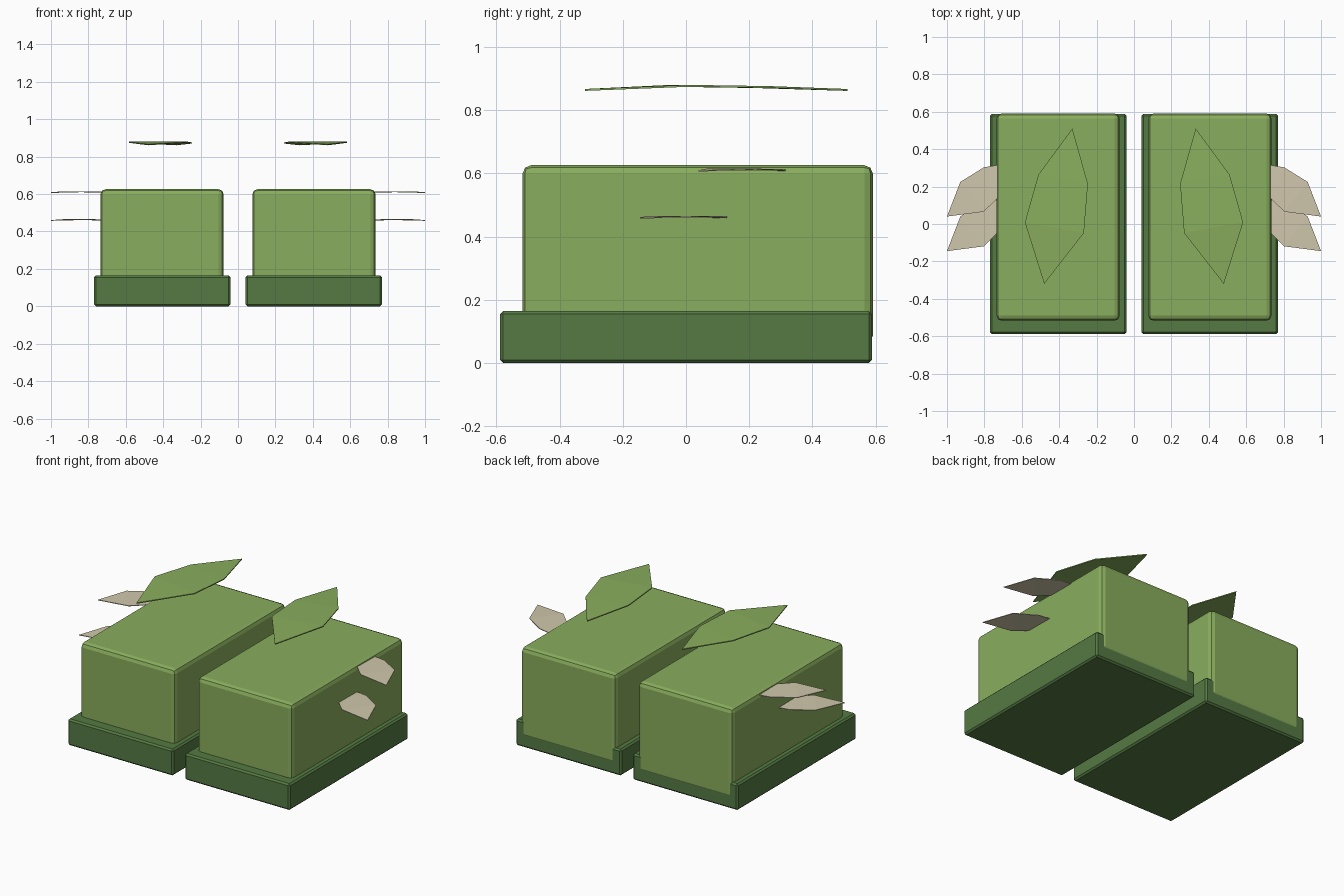
import bpy, bmesh
from mathutils import Vector

if "Cube" in bpy.data.objects:
    bpy.data.objects.remove(bpy.data.objects["Cube"])


def material(name, rgb):
    m = bpy.data.materials.new(name)
    m.diffuse_color = (*rgb, 1)
    m.use_nodes = True
    m.node_tree.nodes["Principled BSDF"].inputs["Base Color"].default_value = m.diffuse_color
    return m


GREEN = material("leaf_green", (0.25, 0.42, 0.11))
DARK = material("dark_green", (0.09, 0.195, 0.056))
TAN = material("pale_tan", (0.63, 0.57, 0.41))


def finish(name, bm, mat):
    bmesh.ops.recalc_face_normals(bm, faces=bm.faces)
    me = bpy.data.meshes.new(name)
    bm.to_mesh(me)
    bm.free()
    me.materials.append(mat)
    ob = bpy.data.objects.new(name, me)
    bpy.context.collection.objects.link(ob)
    return ob


def box(name, lo, hi, bevel, segments, mat):
    lo, hi = Vector(lo), Vector(hi)
    bm = bmesh.new()
    bmesh.ops.create_cube(bm, size=1)
    for v in bm.verts:
        v.co = (lo + hi) / 2 + v.co * (hi - lo)
    bmesh.ops.bevel(bm, geom=bm.edges[:], offset=bevel, segments=segments,
                    profile=0.5, affect='EDGES')
    return finish(name, bm, mat)


def leaf(name, base, tip, z, droop, thick, half_w, side, mat):
    """Six-sided leaf from base to tip, gently arched, with thickness."""
    base, tip = Vector(base), Vector(tip)
    axis = tip - base
    across = Vector((axis.y, -axis.x)) * side
    outline = [(0, 0, 1), (0.362, half_w, 0), (0.674, half_w * 0.84, 0.3),
               (1, 0, 1), (0.674, -half_w * 0.84, 0.3), (0.362, -half_w, 0)]
    bm = bmesh.new()
    layers = []
    for dz in (0, -thick):
        layers.append([bm.verts.new((*(base + axis * a + across * w),
                                     z + dz - droop * d)) for a, w, d in outline])
    for ring in layers:
        for ids in ((0, 1, 5), (1, 2, 4, 5), (2, 3, 4)):
            bm.faces.new([ring[i] for i in ids])
    for i in range(6):
        j = (i + 1) % 6
        bm.faces.new((layers[0][i], layers[0][j], layers[1][j], layers[1][i]))
    return finish(name, bm, mat)


for label, s in (("right", 1), ("left", -1)):
    def span(a, b):
        return (a, b) if s > 0 else (-b, -a)

    # Sole slab
    x0, x1 = span(0.04, 0.77)
    box(f"{label}_sole", (x0, -0.588, 0), (x1, 0.588, 0.165), 0.01, 1, DARK)
    # Boxy upper, flush with the heel
    x0, x1 = span(0.077, 0.735)
    box(f"{label}_upper", (x0, -0.517, 0.06), (x1, 0.591, 0.626), 0.027, 2, GREEN)
    # Leaf hovering above the upper
    leaf(f"{label}_top_leaf", (0.48 * s, -0.32), (0.33 * s, 0.51),
         0.88, 0.013, 0.006, 0.19, s, GREEN)
    # Two pale leaves on the outer side
    for part, y, z in (("high", 0.04, 0.615), ("low", -0.145, 0.466)):
        leaf(f"{label}_side_leaf_{part}", (1.0 * s, y), (0.63 * s, y + 0.291),
             z, 0.005, 0.004, 0.215, s, TAN)
